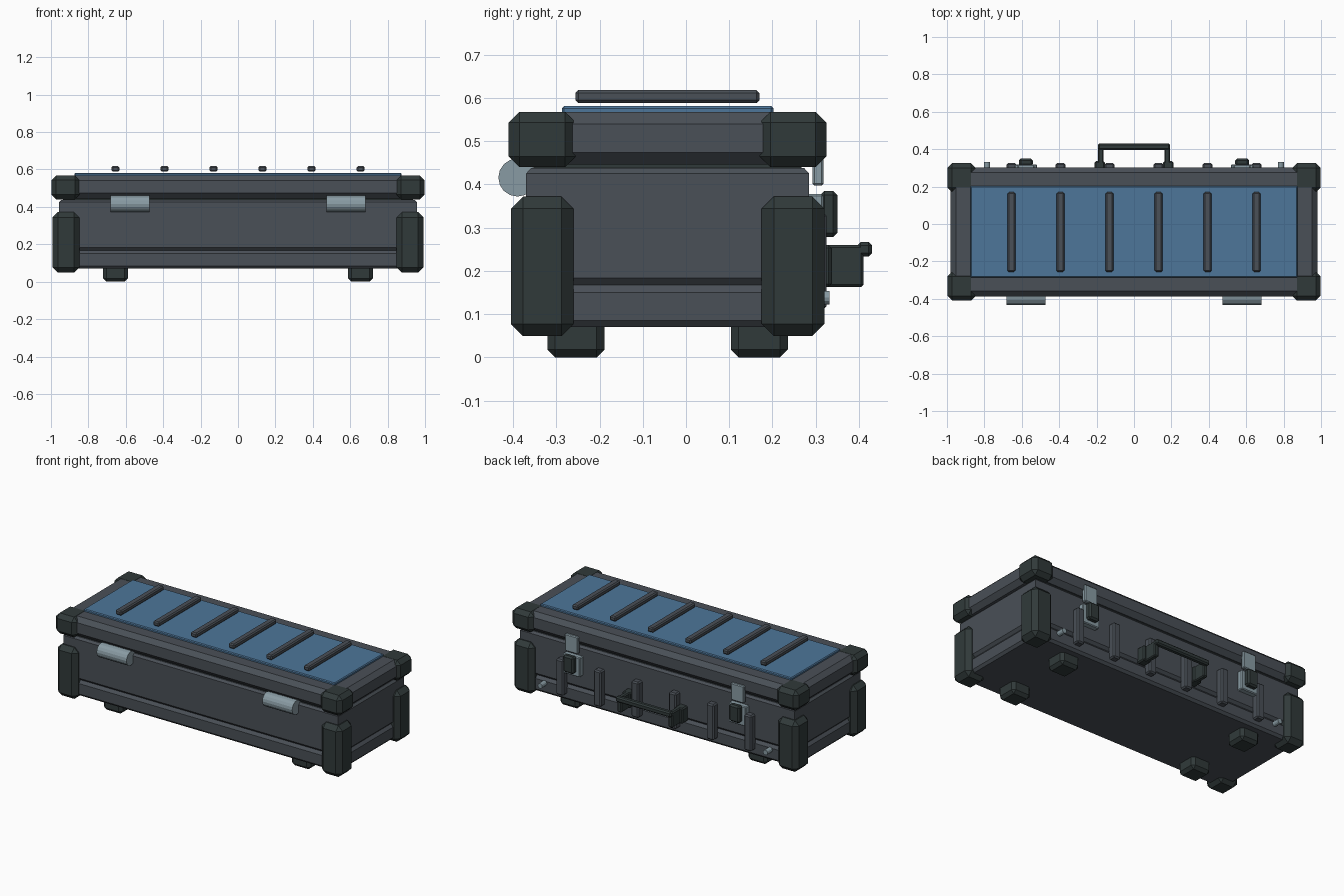
import bpy, bmesh
from math import pi
from mathutils import Matrix

if "Cube" in bpy.data.objects:
    bpy.data.objects.remove(bpy.data.objects["Cube"])

CY = -0.0425  # centre of the case in y (the handle sticks out at the back)


def material(name, rgb):
    m = bpy.data.materials.new(name)
    m.diffuse_color = (*rgb, 1)
    m.use_nodes = True
    m.node_tree.nodes["Principled BSDF"].inputs["Base Color"].default_value = m.diffuse_color
    return m


SHELL = material("shell_grey", (0.068, 0.08, 0.095))
GUARD = material("dark_rubber", (0.03, 0.042, 0.042))
BLUE = material("blue_panel", (0.075, 0.18, 0.32))
STEEL = material("steel", (0.25, 0.33, 0.37))


def finish(bm, name, mat):
    bmesh.ops.recalc_face_normals(bm, faces=bm.faces)
    me = bpy.data.meshes.new(name)
    bm.to_mesh(me)
    bm.free()
    me.materials.append(mat)
    ob = bpy.data.objects.new(name, me)
    bpy.context.collection.objects.link(ob)
    return ob


def box(name, x, y, z, mat, chamfer=0.006):
    """Chamfered box from (min, max) ranges."""
    bm = bmesh.new()
    bmesh.ops.create_cube(bm, size=1)
    for v in bm.verts:
        for i, (a, b) in enumerate((x, y, z)):
            v.co[i] = (a + b) / 2 + v.co[i] * (b - a)
    if chamfer:
        bmesh.ops.bevel(bm, geom=bm.edges[:], offset=chamfer, segments=1,
                        affect='EDGES', profile=0.5)
    return finish(bm, name, mat)


def loft(name, hx, hy, profile, mat):
    """Rectangular shell: profile lists (inset, z) from bottom to top."""
    bm = bmesh.new()
    rings = []
    for d, z in profile:
        rings.append([bm.verts.new((sx * (hx - d), CY + sy * (hy - d), z))
                      for sx, sy in ((-1, -1), (1, -1), (1, 1), (-1, 1))])
    for a, b in zip(rings, rings[1:]):
        for i in range(4):
            j = (i + 1) % 4
            bm.faces.new((a[i], a[j], b[j], b[i]))
    bm.faces.new(rings[0])
    bm.faces.new(rings[-1])
    return finish(bm, name, mat)


def span(c, w):
    return (c - w / 2, c + w / 2)


def cylinder(name, loc, r, length, axis, mat, sides):
    bm = bmesh.new()
    rot = Matrix.Rotation(pi / 2, 4, 'Y' if axis == 'X' else 'X')
    bmesh.ops.create_cone(bm, cap_ends=True, segments=sides, radius1=r, radius2=r,
                          depth=length, matrix=Matrix.Translation(loc) @ rot)
    return finish(bm, name, mat)


# Main shell with a groove, seal and lid
loft("case_body", 0.957, 0.3275,
     [(0.014, 0.07), (0, 0.085), (0, 0.15), (0.015, 0.168), (0, 0.184),
      (0, 0.425), (0.012, 0.438)], SHELL)
loft("lid_seal", 0.935, 0.31, [(0, 0.42), (0, 0.46)], GUARD)
loft("lid", 0.98, 0.345,
     [(0.028, 0.446), (0, 0.474), (0, 0.54), (0.028, 0.567)], SHELL)

# Blue top panel and slats above it
box("top_panel", (-0.875, 0.875), (-0.287, 0.202), (0.555, 0.581), BLUE, 0.005)
SLATS = [-0.655, -0.393, -0.131, 0.131, 0.393, 0.655]
for x in SLATS:
    box("top_slat", span(x, 0.042), (-0.256, 0.17), (0.588, 0.618), SHELL, 0.007)
    box("back_rib", span(x, 0.052), (0.275, 0.325), (0.11, 0.335), SHELL, 0.008)

for s in (-1, 1):
    # Corner guards and feet
    for t in (-1, 1):
        y = CY + t * 0.29
        box("lid_corner_guard", span(s * 0.922, 0.15), span(y, 0.155),
            (0.44, 0.568), GUARD, 0.025)
        box("body_corner_guard", span(s * 0.92, 0.143), span(y, 0.145),
            (0.049, 0.372), GUARD, 0.028)
        box("foot", span(s * 0.655, 0.132), span(CY + t * 0.212, 0.132),
            (0.0, 0.09), GUARD, 0.018)

    # Front hinge barrel
    cylinder("hinge_barrel", (s * 0.577, -0.39, 0.416), 0.044, 0.208, 'X', STEEL, 16)

    # Back latch
    x = s * 0.578
    box("latch_lid_plate", span(x, 0.09), (0.292, 0.318), (0.397, 0.505), STEEL, 0.005)
    box("latch_body_plate", span(x, 0.12), (0.28, 0.318), (0.255, 0.378), STEEL, 0.005)
    box("latch_lever", span(x, 0.074), (0.31, 0.35), (0.278, 0.385), GUARD, 0.01)

    # Small round stud
    cylinder("stud", (s * 0.785, 0.305, 0.138), 0.016, 0.054, 'Y', STEEL, 12)

    # Handle end
    box("handle_mount", span(s * 0.183, 0.055), (0.275, 0.336), (0.163, 0.26), GUARD, 0.007)
    box("handle_arm", span(s * 0.178, 0.03), (0.32, 0.411), (0.163, 0.26), GUARD, 0.006)

# Handle bar
box("handle_grip", (-0.193, 0.193), (0.396, 0.43), (0.233, 0.267), GUARD, 0.008)
